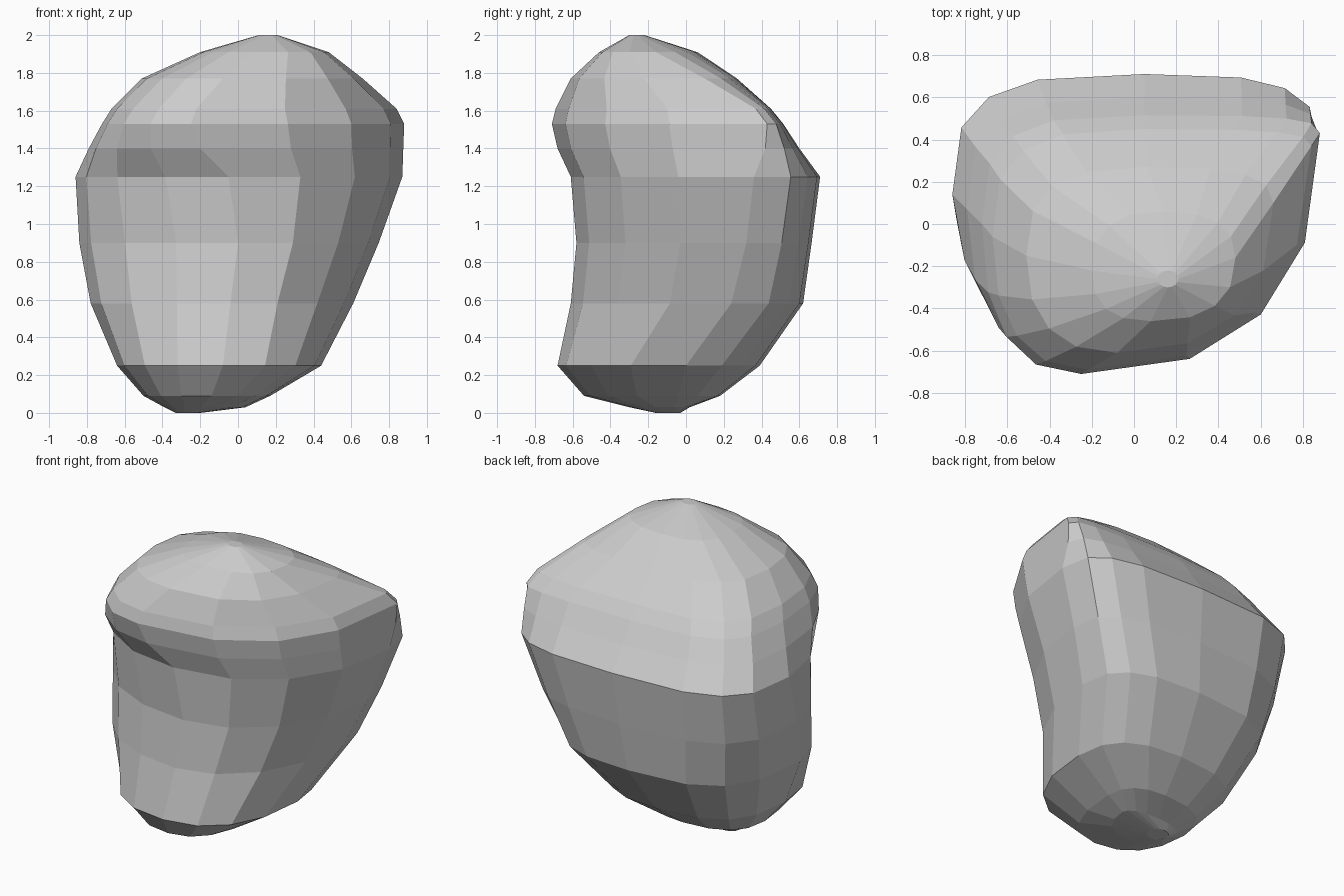
import bpy, bmesh
from math import cos, sin, pi

SEG = 4  # facets per quarter of a ring

# Horizontal sections, bottom to top:
# z, left x, right x, front y, back y, y of left tip, y of right tip,
# x of front tip, x of back tip, front power, back power (1 = ellipse, less = boxier)
SECTIONS = [
    (0.00, -0.33, -0.20, -0.16, -0.03, -0.08, -0.08, -0.27, -0.26, 1.0, 1.0),
    (0.03, -0.39, 0.04, -0.30, 0.02, -0.10, -0.06, -0.20, -0.18, 0.9, 0.9),
    (0.09, -0.50, 0.17, -0.54, 0.18, -0.12, -0.04, -0.14, -0.10, 0.85, 0.8),
    (0.25, -0.64, 0.44, -0.68, 0.39, -0.14, 0.00, -0.08, -0.05, 0.88, 0.75),
    (0.58, -0.78, 0.61, -0.61, 0.62, -0.10, 0.24, -0.04, 0.00, 1.0, 0.68),
    (0.90, -0.84, 0.745, -0.58, 0.665, 0.02, 0.32, 0.00, 0.03, 0.98, 0.64),
    (1.25, -0.86, 0.87, -0.61, 0.71, 0.14, 0.36, -0.05, 0.05, 0.92, 0.61),
    (1.40, -0.79, 0.875, -0.68, 0.60, 0.07, 0.42, -0.20, 0.05, 0.84, 0.61),
    (1.53, -0.72, 0.88, -0.71, 0.515, 0.00, 0.43, -0.25, 0.05, 0.82, 0.61),
    (1.61, -0.67, 0.84, -0.69, 0.45, -0.06, 0.37, -0.22, 0.05, 0.85, 0.65),
    (1.77, -0.51, 0.66, -0.61, 0.27, -0.15, 0.10, -0.08, 0.06, 0.83, 0.72),
    (1.91, -0.20, 0.48, -0.46, 0.06, -0.22, -0.16, 0.08, 0.14, 0.80, 0.80),
    (2.00, 0.11, 0.21, -0.30, -0.22, -0.26, -0.26, 0.16, 0.16, 1.0, 1.0),
]


def ring(bm, section):
    """Closed ring of four joined superellipse quarters."""
    z, xl, xr, yf, yb, yl, yr, xf, xb, pf, pb = section
    verts = []
    for i in range(4 * SEG):
        a = 2 * pi * i / (4 * SEG)
        c, s = cos(a), sin(a)
        p = pb if s > 0 else pf
        tip_x, tip_y = (xr, yr) if c > 0 else (xl, yl)
        mid_x, mid_y = (xb, yb) if s > 0 else (xf, yf)
        x = mid_x + (tip_x - mid_x) * abs(c) ** p
        y = tip_y + (mid_y - tip_y) * abs(s) ** p
        verts.append(bm.verts.new((x, y, z)))
    return verts


# Faceted boulder: loft through the sections, closed at both ends
bm = bmesh.new()
rings = [ring(bm, s) for s in SECTIONS]
for low, high in zip(rings, rings[1:]):
    for i in range(len(low)):
        j = (i + 1) % len(low)
        bm.faces.new((low[i], low[j], high[j], high[i]))
bm.faces.new(rings[0][::-1])
bm.faces.new(rings[-1])
bmesh.ops.recalc_face_normals(bm, faces=bm.faces)

mesh = bpy.data.meshes.new("boulder")
bm.to_mesh(mesh)
bm.free()
boulder = bpy.data.objects.new("boulder", mesh)
bpy.context.collection.objects.link(boulder)
